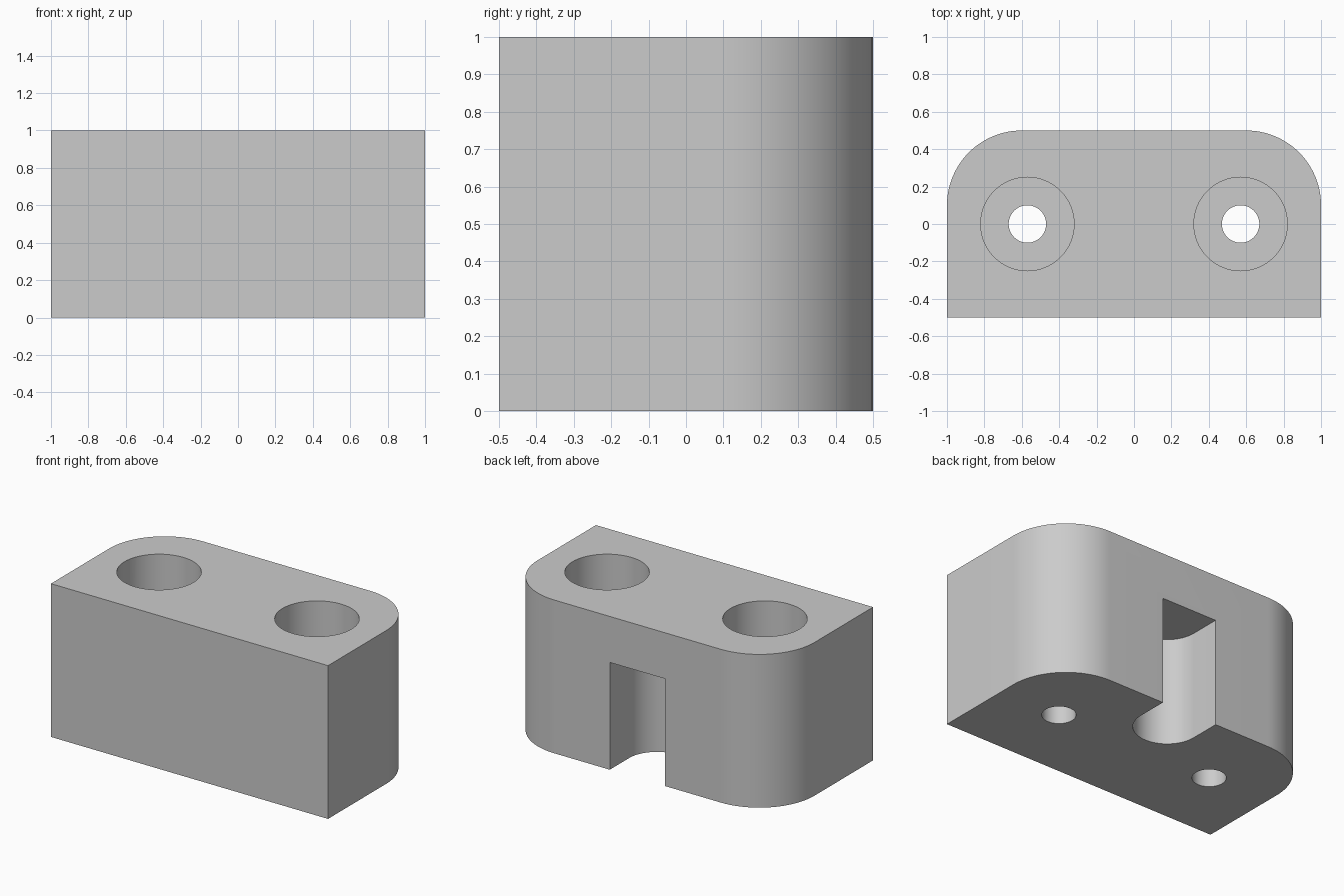
import bpy
import bmesh
from math import cos, sin, pi, radians

cube = bpy.data.objects.get("Cube")
if cube:
    bpy.data.objects.remove(cube, do_unlink=True)

grey = bpy.data.materials.new("light_grey")
grey.use_nodes = True
colour = (0.6, 0.6, 0.6, 1)
grey.diffuse_color = colour
grey.node_tree.nodes["Principled BSDF"].inputs["Base Color"].default_value = colour


def arc(x, y, radius, start, end, steps):
    """Points along an arc, angles in degrees."""
    angles = [radians(start + (end - start) * i / steps) for i in range(steps + 1)]
    return [(x + radius * cos(a), y + radius * sin(a)) for a in angles]


def circle(x, y, radius, sides=64):
    return arc(x, y, radius, 0, 360, sides)[:-1]


def prism(name, outline, bottom, top):
    """Extrude a counter-clockwise outline upwards into a solid."""
    bm = bmesh.new()
    base = bm.faces.new([bm.verts.new((x, y, bottom)) for x, y in outline])
    extruded = bmesh.ops.extrude_face_region(bm, geom=[base], use_keep_orig=True)
    verts = [v for v in extruded["geom"] if isinstance(v, bmesh.types.BMVert)]
    bmesh.ops.translate(bm, vec=(0, 0, top - bottom), verts=verts)
    bmesh.ops.recalc_face_normals(bm, faces=bm.faces)
    mesh = bpy.data.meshes.new(name)
    bm.to_mesh(mesh)
    bm.free()
    mesh.materials.append(grey)
    obj = bpy.data.objects.new(name, mesh)
    bpy.context.collection.objects.link(obj)
    return obj


# Block with square front corners and rounded back corners
corner = 0.4
outline = [(-1, -0.5), (1, -0.5)]
outline += arc(1 - corner, 0.5 - corner, corner, 0, 90, 24)
outline += arc(corner - 1, 0.5 - corner, corner, 90, 180, 24)
block = prism("mounting_block", outline, 0, 1)

# Stepped screw holes on both sides
cutters = []
for side, x in (("left", 0.57), ("right", -0.57)):
    cutters.append(prism(side + "_counterbore_cutter", circle(x, 0, 0.25), 0.5, 1.1))
    cutters.append(prism(side + "_screw_hole_cutter", circle(x, 0, 0.1), -0.1, 0.6))

# Round-ended slot, open at the back and bottom
slot = arc(0, 0.3, 0.2, 180, 360, 32) + [(0.2, 0.6), (-0.2, 0.6)]
cutters.append(prism("back_slot_cutter", slot, -0.1, 0.7))

# Cut the block and discard the cutters
bpy.ops.object.select_all(action="DESELECT")
bpy.context.view_layer.objects.active = block
block.select_set(True)
for cutter in cutters:
    cutter.hide_render = True
    cut = block.modifiers.new(cutter.name, "BOOLEAN")
    cut.operation = "DIFFERENCE"
    cut.solver = "EXACT"
    cut.object = cutter
    bpy.ops.object.modifier_apply(modifier=cut.name)
    bpy.data.objects.remove(cutter, do_unlink=True)

bpy.ops.object.shade_smooth_by_angle(angle=radians(30))
